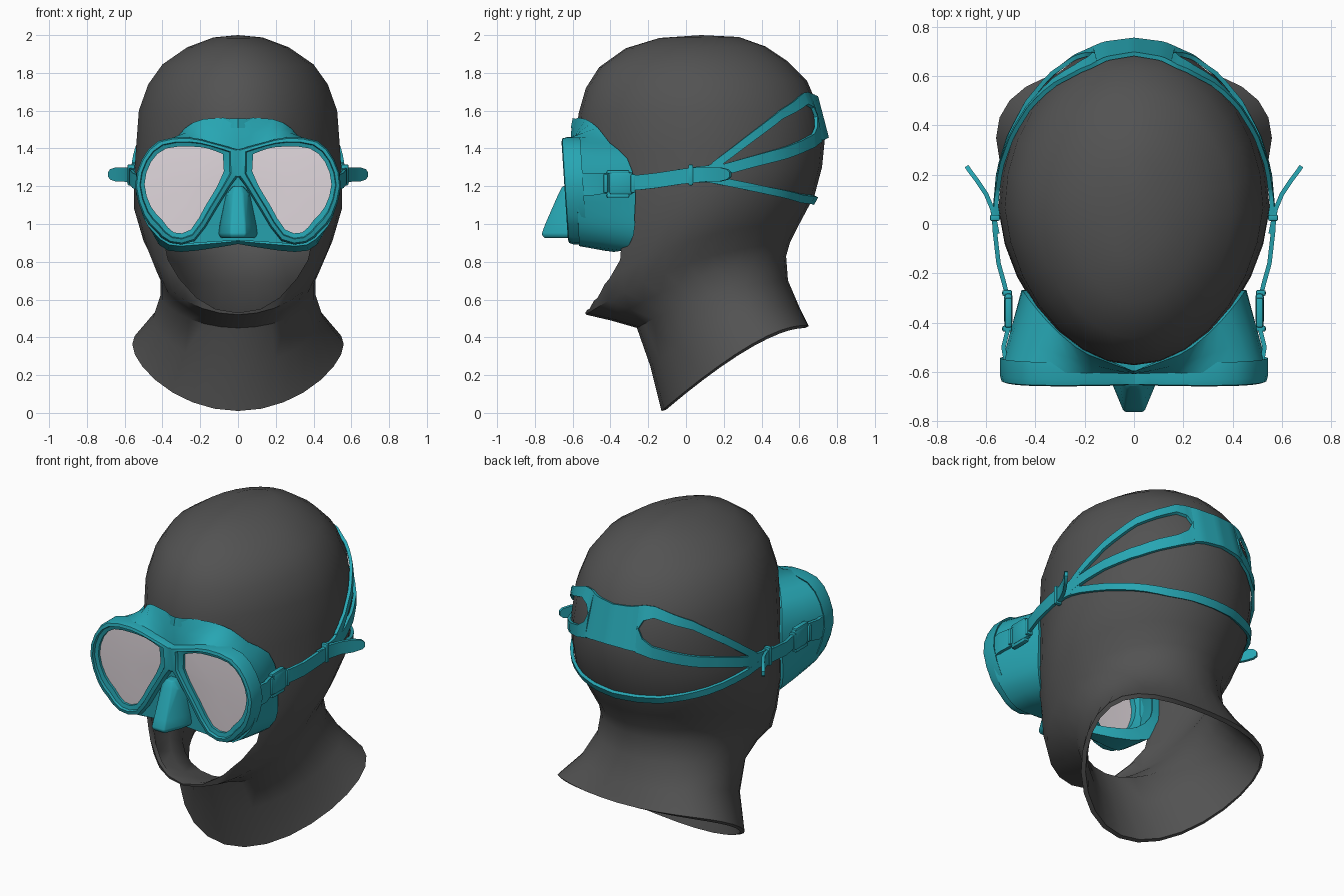
import bpy, bmesh, math
from mathutils import Vector
from mathutils.bvhtree import BVHTree

if "Cube" in bpy.data.objects:
    bpy.data.objects.remove(bpy.data.objects["Cube"])


def material(name, rgb):
    m = bpy.data.materials.new(name)
    m.diffuse_color = (*rgb, 1)
    m.use_nodes = True
    m.node_tree.nodes["Principled BSDF"].inputs["Base Color"].default_value = m.diffuse_color
    return m


TEAL = material("teal_rubber", (0.02, 0.38, 0.45))
DARK = material("dark_neoprene", (0.085, 0.085, 0.085))
GLASS = material("pale_glass", (0.8, 0.73, 0.77))


def make(name, verts, faces, mat, mirror=False, thick=0, bevel=0, offset=-1):
    me = bpy.data.meshes.new(name)
    me.from_pydata(verts, [], faces)
    bm = bmesh.new()
    bm.from_mesh(me)
    bmesh.ops.recalc_face_normals(bm, faces=bm.faces)
    bm.to_mesh(me)
    bm.free()
    ob = bpy.data.objects.new(name, me)
    bpy.context.collection.objects.link(ob)
    if mat:
        me.materials.append(mat)
    if mirror:
        ob.modifiers.new("mirror", 'MIRROR').merge_threshold = 0.0005
    if thick:
        s = ob.modifiers.new("thick", 'SOLIDIFY')
        s.thickness, s.offset = thick, offset
    if bevel:
        b = ob.modifiers.new("bevel", 'BEVEL')
        b.width, b.segments, b.limit_method = bevel, 2, 'ANGLE'
    return ob


def loft(rings, closed=True, wrap=False, cap0=False, cap1=False):
    n, m = len(rings[0]), len(rings)
    verts = [tuple(p) for r in rings for p in r]
    faces = []
    for i in range(m if wrap else m - 1):
        a, b = i * n, (i + 1) % m * n
        for j in range(n if closed else n - 1):
            k = (j + 1) % n
            faces.append((a + j, a + k, b + k, b + j))
    if cap0:
        faces.append(tuple(range(n)))
    if cap1:
        faces.append(tuple(range((m - 1) * n, m * n)))
    return verts, faces


def rounded(pts):
    """Add one spline midpoint between neighbouring points of an open line."""
    out = [tuple(pts[0])]
    for i in range(len(pts) - 1):
        p = [pts[max(i - 1, 0)], pts[i], pts[i + 1], pts[min(i + 2, len(pts) - 1)]]
        mid = [(-a + 9 * b + 9 * c - d) / 16 for a, b, c, d in zip(*p)]
        out += [(max(mid[0], .004), *mid[1:]), tuple(pts[i + 1])]
    return out


def box(name, c, s, bevel=0.01):
    vs = [(c[0] + x * s[0] / 2, c[1] + y * s[1] / 2, c[2] + z * s[2] / 2)
          for x in (-1, 1) for y in (-1, 1) for z in (-1, 1)]
    fs = [(0, 1, 3, 2), (4, 5, 7, 6), (0, 1, 5, 4), (2, 3, 7, 6), (0, 2, 6, 4), (1, 3, 7, 5)]
    return make(name, vs, fs, TEAL, mirror=True, bevel=bevel)


# Hood: tilted rings (front y, z, back y, z, half width, side shift y, z)
HOOD = [(-.13, .01, .65, .46, .56, .09, .13), (-.19, .25, .60, .56, .45, .05, .10),
        (-.26, .45, .54, .70, .41, 0, .05), (-.40, .49, .53, .83, .41, 0, .06),
        (-.53, .52, .55, .90, .44, 0, .08), (-.56, .62, .60, 1.0, .50, 0, .10),
        (-.57, .85, .68, 1.15, .55, 0, .08), (-.575, 1.1, .72, 1.3, .55, 0, .04),
        (-.58, 1.35, .735, 1.45, .54, 0, 0), (-.57, 1.58, .70, 1.62, .525, 0, 0),
        (-.53, 1.72, .64, 1.76, .475, 0, 0), (-.46, 1.83, .54, 1.86, .40, 0, 0),
        (-.32, 1.93, .42, 1.94, .27, 0, 0), (-.14, 1.985, .28, 1.99, .13, 0, 0)]
N = 28
rings = []
for k, (fy, fz, by, bz, w, sy, sz) in enumerate(HOOD):
    ring = []
    for i in range(N):
        a = 2 * math.pi * i / N
        c, s = math.cos(a), math.sin(a)
        t = (1 - c) / 2
        taper = 1 - (.1 * max(c, 0) if k > 4 else 0)
        ring.append((w * s * taper, fy + (by - fy) * t + sy * s * s, fz + (bz - fz) * t + sz * s * s))
    rings.append(ring)
hv, hf = loft(rings)
hv.append((0, .08, 2.0))
base = (len(rings) - 1) * N
hf += [(base + i, base + (i + 1) % N, len(hv) - 1) for i in range(N)]
hood = make("hood", hv, hf, DARK, thick=0.025)
tree = BVHTree.FromPolygons([Vector(v) for v in hv], hf)

# Face opening cut through the front of the hood
half = [(0, .53), (.12, .55), (.22, .61), (.31, .71), (.37, .81), (.40, .95),
        (.41, 1.15), (.38, 1.35), (.25, 1.47), (0, 1.5)]
outline = half + [(-x, z) for x, z in half[-2:0:-1]]
cutter = make("face_cutter", *loft([[(x, y, z) for x, z in outline] for y in (-1, -.02)],
                                   cap0=True, cap1=True), None)
cutter.hide_render = True
cut = hood.modifiers.new("face_opening", 'BOOLEAN')
cut.operation, cut.solver, cut.object = 'DIFFERENCE', 'EXACT', cutter

# Lens frame and lenses, leaning slightly back toward the bottom
INNER = rounded([(.08, 1.37), (.16, 1.40), (.25, 1.41), (.38, 1.40), (.46, 1.33), (.495, 1.21),
                 (.46, 1.09), (.40, 1.02), (.34, .955), (.25, .97), (.17, 1.1), (.11, 1.2), (.075, 1.28)])
OUTER = rounded([(0, 1.395), (.13, 1.43), (.26, 1.46), (.42, 1.44), (.51, 1.34), (.545, 1.2),
                 (.50, 1.04), (.44, .965), (.36, .90), (.23, .91), (.12, 1.07), (.04, 1.2), (0, 1.25)])


def lean(x, y, z):
    return (x, y + (1.45 - z) * .065, z)


def mix(t, y):
    return [lean(a[0] + (b[0] - a[0]) * t, -.655 if b[0] == 0 and y == -.63 else y,
                 a[1] + (b[1] - a[1]) * t) for a, b in zip(INNER, OUTER)]


make("lens_frame", *loft([mix(1, -.56), mix(1, -.63), mix(.85, -.655), mix(.5, -.66), mix(.42, -.645),
                          mix(0, -.64), mix(0, -.59)], wrap=True), TEAL, mirror=True)
lens = [lean(x, -.625, z) for x, z in INNER]
centre = lean(.29, -.632, 1.21)
make("lenses", lens + [centre], [(i, (i + 1) % len(lens), len(lens)) for i in range(len(lens))],
     GLASS, mirror=True)

# Skirt from the frame to the face, its rear edge pulled onto the hood
FRONT = rounded([(0, 1.39), (.13, 1.42), (.26, 1.45), (.42, 1.42), (.50, 1.33), (.53, 1.2), (.49, 1.04),
                 (.44, .965), (.36, .90), (.23, .90), (0, .92)])
BACK = [(0, -.60, 1.56), (.2, -.565, 1.545), (.3, -.50, 1.5), (.37, -.43, 1.42), (.42, -.32, 1.34),
        (.43, -.27, 1.2), (.43, -.27, 1.05), (.41, -.27, .95), (.37, -.34, .87), (.22, -.44, .87),
        (0, -.56, .905)]
for i in range(1, 8):
    p, n = tree.find_nearest(Vector(BACK[i]))[:2]
    BACK[i] = tuple(p + n * .012)
BACK = rounded(BACK)
BACK = [(0 if i in (0, 20) else x, y, z) for i, (x, y, z) in enumerate(BACK)]
front = [lean(x, -.60, z) for x, z in FRONT]
middle = [tuple(a * .5 + b * .5 for a, b in zip(p, q)) for p, q in zip(front, BACK)]
lip = [(x * .82, y - .01, 1.2 + (z - 1.2) * .86) for x, y, z in BACK]
make("skirt", *loft([front, middle, BACK, lip], closed=False), TEAL, mirror=True, thick=.012)

# Panel round the nose, and the nose pocket
make("nose_panel", [lean(x, -.605, z) for x, z in
                    [(0, 1.28), (.06, 1.22), (.14, 1.07), (.25, .92), (.23, .90), (0, .915)]],
     [(0, 1, 2, 3, 4, 5)], TEAL, mirror=True, thick=.015)
nose = [[(-w, -.58, z), (-w * .85, -.65, z), (-w * .4, tip, z),
         (w * .4, tip, z), (w * .85, -.65, z), (w, -.58, z)]
        for z, w, tip in [(1.2, .03, -.655), (1.16, .065, -.675), (1.0, .098, -.745),
                          (.945, .105, -.765), (.925, .09, -.75)]]
make("nose_pocket", *loft(nose, cap0=True, cap1=True), TEAL, bevel=.008)


# Straps: ribbons between a low and a high edge, free or wrapped round the hood
def ribbon(name, low, high, thick=.018):
    return make(name, *loft([low, high], closed=False), TEAL, mirror=True, thick=thick, offset=0)


def on_hood(deg, z, gap=.014):
    d = Vector((math.cos(math.radians(deg)), math.sin(math.radians(deg)), 0))
    p = tree.ray_cast(Vector((0, .06, z)), d)[0] + d * gap
    return (0 if deg == 90 else p.x, p.y, p.z)


def wrap_strap(name, keys):
    low, high = [], []
    for (a, z0, h0), (b, z1, h1) in zip(keys, keys[1:]):
        for i in range(1 if low else 0, 5):
            t = i / 4
            deg, z, h = a + (b - a) * t, z0 + (z1 - z0) * t, h0 + (h1 - h0) * t
            low.append(on_hood(deg, z - h))
            high.append(on_hood(deg, z + h))
    ribbon(name, low, high)


wrap_strap("upper_strap", [(8, 1.30, .025), (30, 1.46, .025), (48, 1.58, .025), (68, 1.662, .03),
                           (73, 1.655, .04), (76, 1.622, .068)])
wrap_strap("middle_strap", [(8, 1.27, .03), (30, 1.33, .03), (50, 1.38, .032), (68, 1.44, .035),
                            (73, 1.47, .045), (76, 1.51, .075)])
wrap_strap("back_panel", [(75.5, 1.565, .125), (82, 1.565, .115), (90, 1.565, .11)])
wrap_strap("lower_strap", [(6, 1.24, .02), (40, 1.175, .02), (65, 1.135, .02), (90, 1.125, .02)])
wrap_strap("strap_junction", [(-3, 1.26, .04), (6, 1.265, .045), (14, 1.29, .06)])


def free_strap(name, keys):
    ribbon(name, [(x, y, a) for x, y, a, b in keys], [(x, y, b) for x, y, a, b in keys])


free_strap("side_strap", [(.505, -.34, 1.18, 1.26), (.525, -.25, 1.18, 1.26), (.55, -.16, 1.19, 1.27),
                          (.565, -.03, 1.21, 1.29), (.57, .06, 1.22, 1.30)])
free_strap("strap_tail", [(.555, -.04, 1.22, 1.29), (.575, .06, 1.22, 1.30), (.60, .12, 1.225, 1.30),
                          (.64, .18, 1.225, 1.30), (.67, .22, 1.235, 1.29), (.68, .235, 1.25, 1.275)])
free_strap("frame_arm", [(.52, -.56, 1.15, 1.27), (.53, -.50, 1.15, 1.27), (.515, -.44, 1.16, 1.27),
                         (.505, -.36, 1.16, 1.27)])

# Buckles and strap keepers
box("buckle_body", (.51, -.345, 1.215), (.035, .13, .12), bevel=.015)
for z in (1.15, 1.275):
    box("buckle_rail", (.51, -.36, z), (.03, .12, .022), bevel=.008)
for y in (-.425, -.28):
    box("buckle_bar", (.515, y, 1.215), (.04, .025, .10), bevel=.008)
box("strap_keeper", (.565, .025, 1.26), (.04, .025, .11), bevel=.006)

# Apply modifiers and shade
obs = [o for o in bpy.context.scene.objects if o != cutter]
bpy.ops.object.select_all(action='DESELECT')
for o in obs:
    o.select_set(True)
bpy.context.view_layer.objects.active = hood
bpy.ops.object.convert(target='MESH')
bpy.data.objects.remove(cutter)
bpy.ops.object.shade_smooth_by_angle(angle=math.radians(40))
